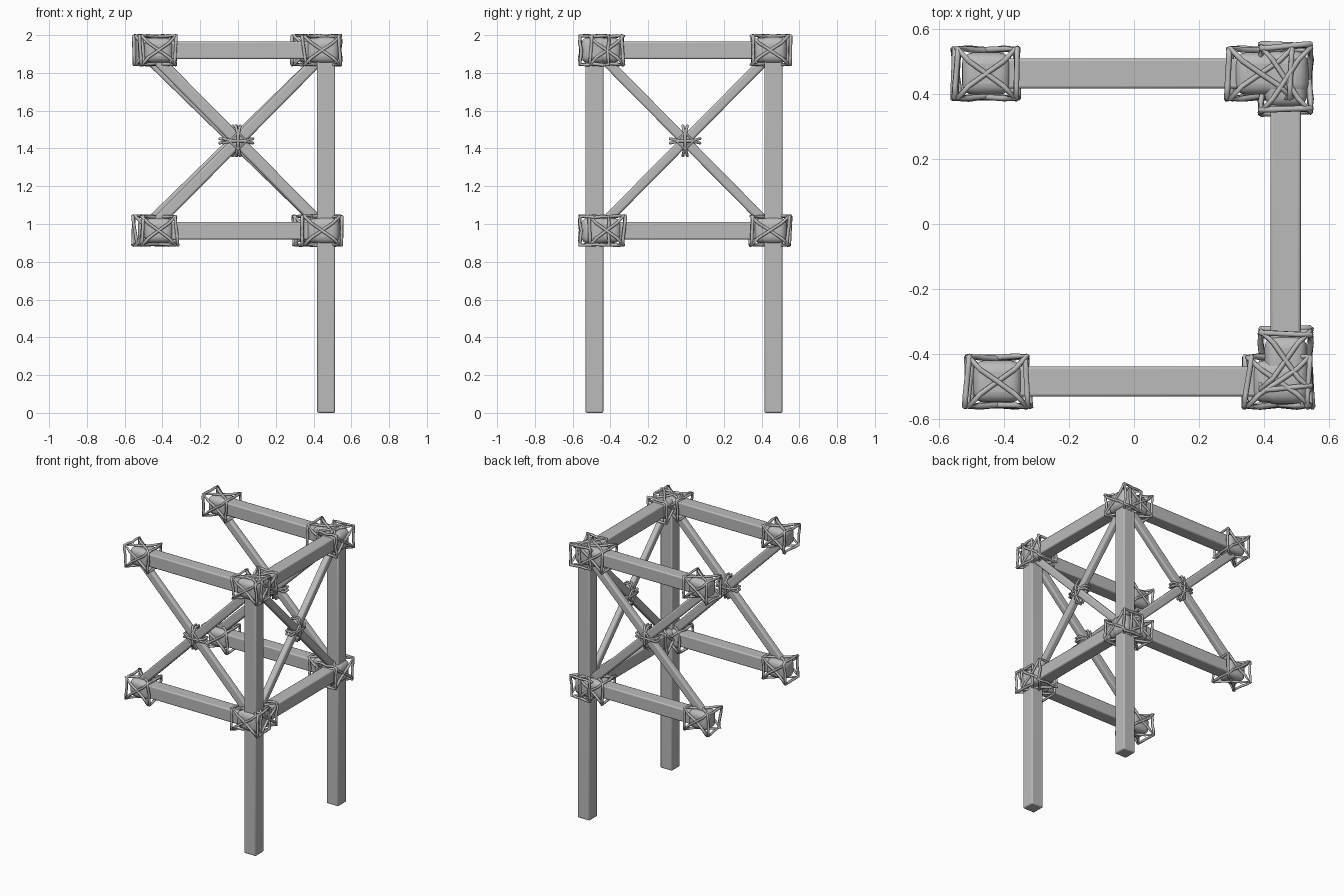
import bpy, math, random
from mathutils import Vector, Matrix

random.seed(4)
if "Cube" in bpy.data.objects:
    bpy.data.objects.remove(bpy.data.objects["Cube"])

grey = bpy.data.materials.new("weathered_grey")
grey.use_nodes = True
COLOUR = (0.5, 0.5, 0.5, 1)
grey.diffuse_color = COLOUR
grey.node_tree.nodes["Principled BSDF"].inputs["Base Color"].default_value = COLOUR


def block(name, centre, size, bevel, segments, turn=None):
    """Box with rounded, smoothly shaded edges."""
    bpy.ops.mesh.primitive_cube_add(size=1)
    ob = bpy.context.object
    ob.name = name
    ob.data.transform(Matrix.Diagonal((*size, 1)))
    if turn:
        ob.data.transform(turn)
    ob.location = centre
    mod = ob.modifiers.new("rounding", 'BEVEL')
    mod.width, mod.segments = bevel, segments
    ob.data.materials.append(grey)
    bpy.ops.object.shade_smooth_by_angle(angle=math.radians(40))
    return ob


def ropes(name, loops, radius):
    """Closed rope strands swept along loops of points."""
    curve = bpy.data.curves.new(name, 'CURVE')
    curve.dimensions = '3D'
    curve.bevel_depth, curve.bevel_resolution = radius, 1
    for loop in loops:
        spline = curve.splines.new('POLY')
        spline.points.add(len(loop) - 1)
        spline.use_cyclic_u = True
        for point, co in zip(spline.points, loop):
            point.co = (*co, 1)
    curve.materials.append(grey)
    ob = bpy.data.objects.new(name, curve)
    bpy.context.collection.objects.link(ob)


def lashing(name, centre, axis, length=0.18):
    """Padded sleeve around a beam end, tied with crossed ropes and end rings."""
    centre = Vector(centre)
    half = length / 2
    if axis == 'x':
        along, across = Vector((1, 0, 0)), Vector((0, 1, 0))
    else:
        along, across = Vector((0, 1, 0)), Vector((1, 0, 0))
    up = Vector((0, 0, 1))
    size = along * (length - 0.03) + across * 0.13 + up * 0.13
    block(name + "_sleeve", centre, size, 0.035, 4)

    def ring(offsets):
        # Four poking corners, with the strands pulled in against each side
        points = []
        for i, offset in enumerate(offsets):
            following = offsets[(i + 1) % 4]
            for part in (0, 0.2, 0.5, 0.8):
                angle = math.radians(45 + 90 * (i + part))
                reach = {0: 0.108, 0.2: 0.085, 0.5: 0.071, 0.8: 0.085}[part]
                reach += random.uniform(-0.003, 0.003)
                slide = offset + (following - offset) * part
                points.append(centre + along * slide
                              + (across * math.cos(angle) + up * math.sin(angle)) * reach)
        return points

    loops = [ring([half, -half] * 2), ring([-half, half] * 2)]
    for end in (-half, half):
        loops.append(ring([end + random.uniform(-0.012, 0.012) for _ in range(4)]))
    ropes(name + "_ropes", loops, 0.009)


# Posts
POST_X, FRONT, BACK = 0.467, -0.485, 0.463
for name, y in (("front", FRONT), ("back", BACK)):
    block(name + "_post", (POST_X, y, 0.975), (0.095, 0.095, 1.95), 0.008, 2)

# Horizontal beams and their lashings, on two levels
for level, z in (("lower", 0.965), ("upper", 1.92)):
    for side, y, end, corner in (("front", FRONT, -0.42, 0.445), ("back", BACK, -0.455, 0.39)):
        name = f"{level}_{side}"
        block(name + "_beam", ((end - 0.06 + POST_X) / 2, y, z),
              (POST_X - end + 0.06, 0.093, 0.093), 0.008, 2)
        lashing(name + "_end", (end, y, z), 'x')
        lashing(name + "_corner", (corner, y, z), 'x', 0.19)
    block(level + "_side_beam", (POST_X, (FRONT + BACK) / 2, z),
          (0.093, BACK - FRONT, 0.093), 0.008, 2)
    lashing(level + "_side_front", (POST_X, -0.42, z), 'y')
    lashing(level + "_side_back", (POST_X, 0.445, z), 'y', 0.2)
    # Rounded caps over the posts
    for side, y in (("front", FRONT), ("back", BACK)):
        block(f"{level}_{side}_cap", (POST_X, y, z), (0.14, 0.14, 0.14), 0.04, 4)


def brace(name, start, end, width, depth, normal):
    """Slim diagonal bar lying in the plane with the given normal."""
    start, end, normal = Vector(start), Vector(end), Vector(normal)
    along = (end - start).normalized()
    turn = Matrix((along, normal.cross(along), normal)).transposed().to_4x4()
    block(name, (start + end) / 2, ((end - start).length, width, depth), 0.012, 3, turn)


def panel(name, place, low, high, normal, width):
    """Crossed pair of braces tied together in the middle."""
    bottom, top = 0.985, 1.895
    brace(name + "_rising_brace", place(low, bottom), place(high, top), width, 0.045, normal)
    brace(name + "_falling_brace", place(low, top), place(high, bottom), width, 0.04, normal)
    middle, normal = Vector(place((low + high) / 2, 1.44)), Vector(normal)
    flat = normal.cross(Vector((0, 0, 1)))
    loops = []
    for direction in (flat, Vector((0, 0, 1))):
        other = normal.cross(direction)
        for shift in (-0.012, 0.012):
            loops.append([middle + direction * reach + normal * out + other * shift * lean
                          for reach, out, lean in ((0.08, 0.02, 1), (0.03, 0.036, 0),
                                                   (-0.03, 0.036, 0), (-0.08, 0.02, -1),
                                                   (-0.08, -0.02, -1), (-0.03, -0.036, 0),
                                                   (0.03, -0.036, 0), (0.08, -0.02, 1))])
    # Diamond tie around the crossing
    for out in (-0.034, 0.034):
        loops.append([middle + normal * out + offset * 0.045
                      for offset in (flat, Vector((0, 0, 1)), -flat, Vector((0, 0, -1)))])
    ropes(name + "_crossing_ropes", loops, 0.008)


panel("front", lambda u, z: (u, FRONT, z), -0.45, 0.45, (0, 1, 0), 0.062)
panel("back", lambda u, z: (u, BACK, z), -0.485, 0.45, (0, 1, 0), 0.062)
panel("side", lambda u, z: (POST_X, u, z), -0.455, 0.445, (1, 0, 0), 0.052)
